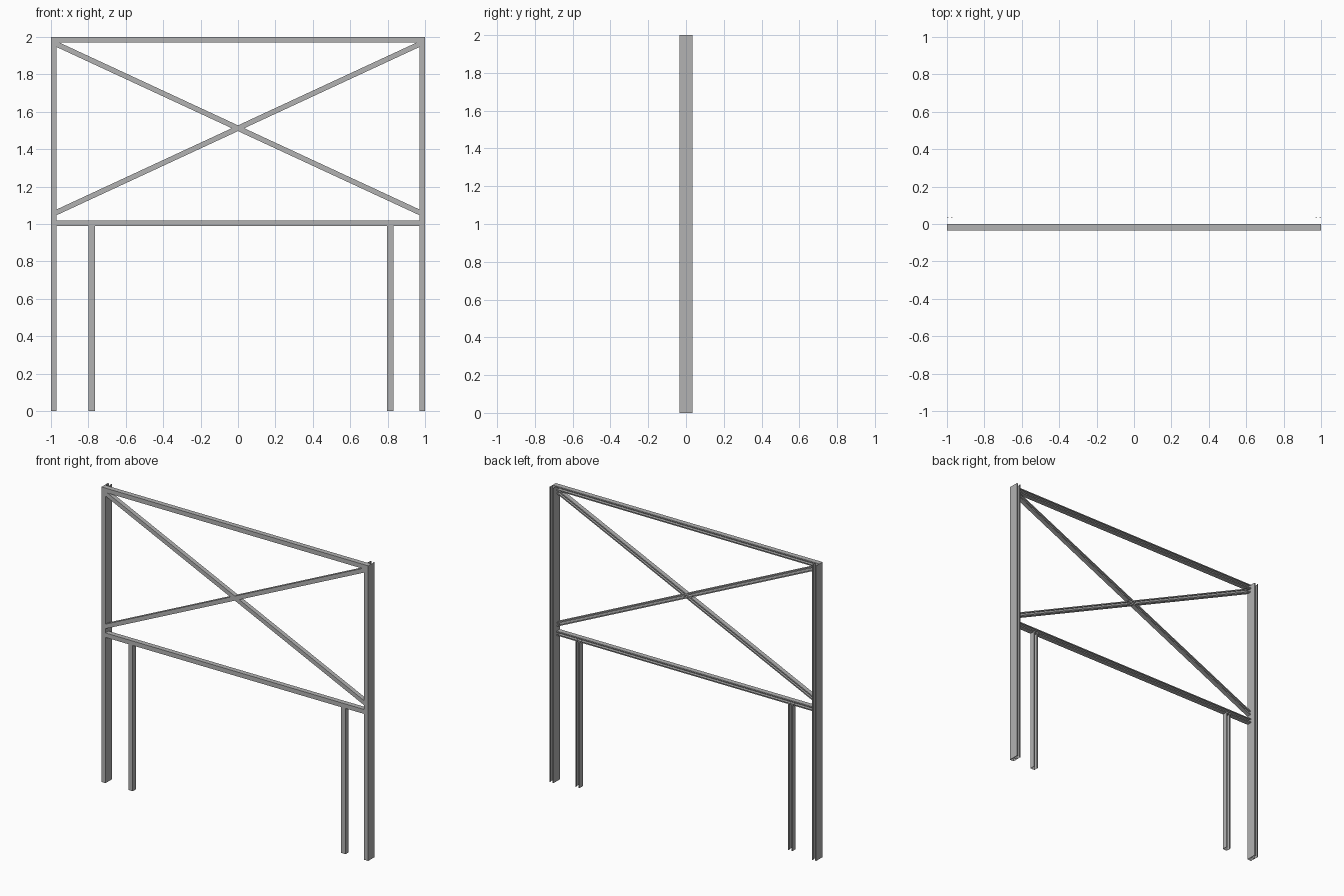
import bpy
import bmesh
from mathutils import Vector

if "Cube" in bpy.data.objects:
    bpy.data.objects.remove(bpy.data.objects["Cube"], do_unlink=True)

steel = bpy.data.materials.new("steel_grey")
steel.use_nodes = True
COLOR = (0.45, 0.45, 0.45, 1)
steel.diffuse_color = COLOR
steel.node_tree.nodes["Principled BSDF"].inputs["Base Color"].default_value = COLOR

WIDTH = 0.03     # strut face width
DEPTH = 0.034    # strut depth
LIP = 0.008      # inward lip at the open back
FRONT = -DEPTH   # front plane of the frame


def strut(name, start, end, width=WIDTH, depth=DEPTH, front=FRONT):
    """Thin lipped channel between two (x, z) points, open to the back."""
    a, b = (Vector((p[0], front, p[1])) for p in (start, end))
    axis = (b - a).normalized()
    back = Vector((0, 1, 0))
    side = back.cross(axis)
    h = width / 2
    profile = [(-h + LIP, depth), (-h, depth), (-h, 0),
               (h, 0), (h, depth), (h - LIP, depth)]
    bm = bmesh.new()
    rings = [[bm.verts.new(p + side * u + back * d) for u, d in profile]
             for p in (a, b)]
    faces = []
    for i in range(len(profile) - 1):
        faces.append(bm.faces.new((rings[0][i], rings[0][i + 1],
                                   rings[1][i + 1], rings[1][i])))
    bm.normal_update()
    # The front web must face forwards
    if faces[2].normal.y > 0:
        bmesh.ops.reverse_faces(bm, faces=faces)
    mesh = bpy.data.meshes.new(name)
    bm.to_mesh(mesh)
    bm.free()
    mesh.materials.append(steel)
    obj = bpy.data.objects.new(name, mesh)
    bpy.context.collection.objects.link(obj)
    wall = obj.modifiers.new("wall", 'SOLIDIFY')
    wall.thickness = 0.0015
    wall.offset = -1
    return obj


# Outer posts: two struts deep
for label, x in (("right", -0.985), ("left", 0.985)):
    strut(label + "_post_front", (x, 0), (x, 2))
    strut(label + "_post_back", (x, 0), (x, 2), front=0)

# Short inner legs under the middle rail
for label, x in (("right", -0.782), ("left", 0.814)):
    strut(label + "_inner_leg", (x, 0), (x, 0.99), width=0.033)

# Horizontal rails
strut("top_rail", (-1, 1.985), (1, 1.985))
strut("middle_rail", (-0.97, 1.003), (0.97, 1.003))

# Crossed diagonal braces
for label, s in (("rising", 1), ("falling", -1)):
    strut(label + "_brace", (-0.975 * s, 1.06), (0.975 * s, 1.964),
          width=0.028, depth=0.03)
